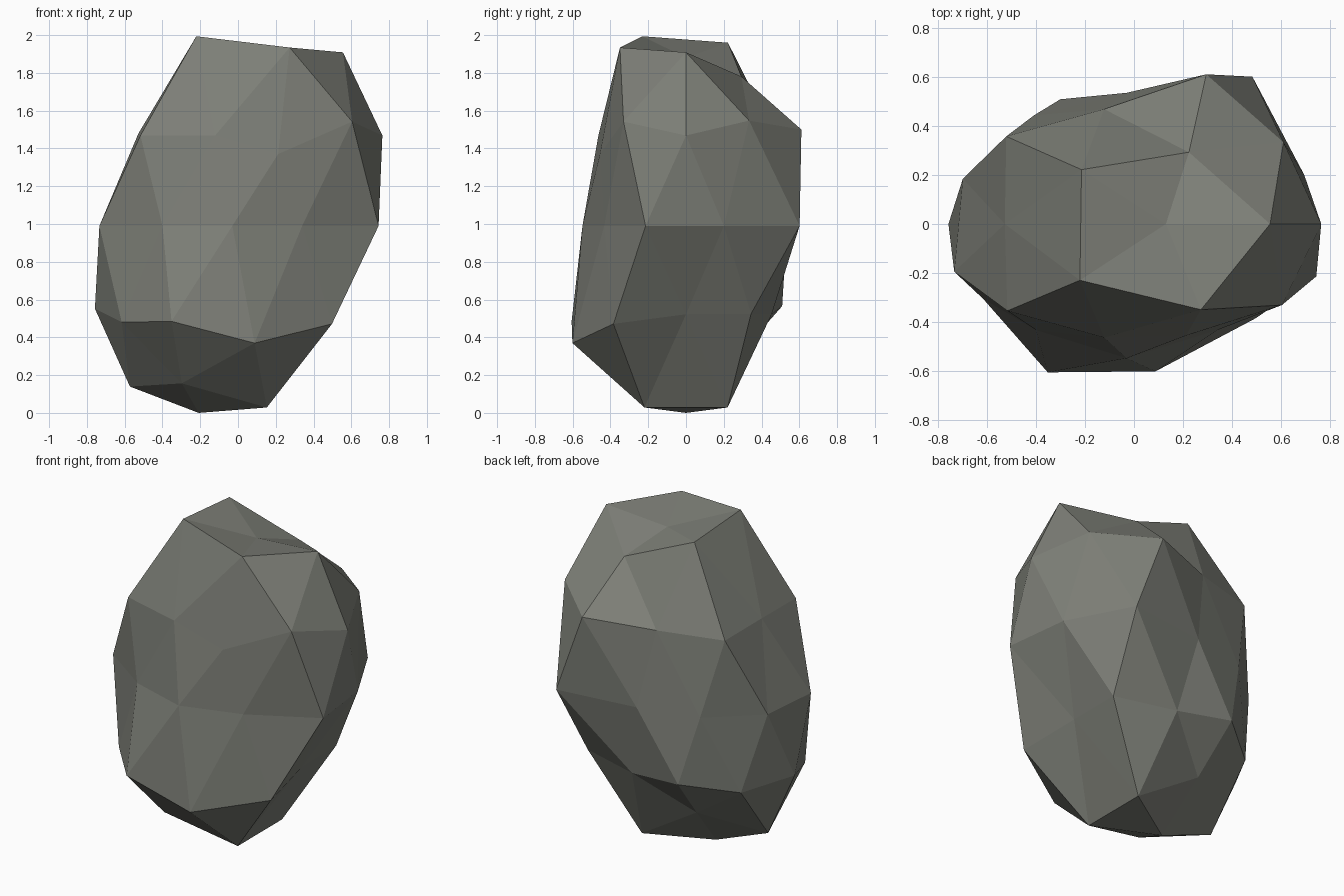
import bpy
import bmesh
from math import atan2, degrees
from mathutils import Vector

default_cube = bpy.data.objects.get("Cube")
if default_cube:
    bpy.data.objects.remove(default_cube, do_unlink=True)

# Overall boulder proportions: half sizes, sideways lean and centre
HALF_SIZE = Vector((0.74, 0.63, 1.0))
LEAN = 0.18
CENTRE = Vector((-0.03, 0.0, 1.0))

# How far each corner bulges or dents, ring by ring from top to bottom,
# going round each ring by angle
BULGES = [
    [.89],
    [1.18, 1.11, 1.08, .93, 1.14],
    [.91, 1.05, 1.06, .92, .93],
    [1.07, .85, 1.07, 1.14, 1.08],
    [1, .85, .87, .85, 1.1, 1.03, 1.18, .85, .87, .95],
    [1.13, 1.16, 1.04, .95, .98],
    [.97, 1.18, .89, .89, .92],
    [.98, 1.13, 1.13, .83, 1],
    [.99],
]


def stone_material():
    colour = (0.205, 0.212, 0.185, 1.0)
    material = bpy.data.materials.new("grey_stone")
    material.use_nodes = True
    material.diffuse_color = colour
    shader = next(n for n in material.node_tree.nodes if n.type == "BSDF_PRINCIPLED")
    shader.inputs["Base Color"].default_value = colour
    shader.inputs["Roughness"].default_value = 0.9
    return material


def ring_angle(vert):
    angle = round(degrees(atan2(vert.co.y, vert.co.x)))
    return 180 if angle == -180 else angle


def group_rings(verts):
    rings = {}
    for vert in verts:
        height = round(vert.co.z, 2) + 0.0
        rings.setdefault(height, []).append(vert)
    return [sorted(rings[h], key=ring_angle) for h in sorted(rings, reverse=True)]


# Boulder: a faceted sphere with bulged corners, stretched and leaning
bm = bmesh.new()
bmesh.ops.create_icosphere(bm, subdivisions=2, radius=1.0)
for ring, bulges in zip(group_rings(bm.verts), BULGES):
    for vert, bulge in zip(ring, bulges):
        point = vert.co * bulge * HALF_SIZE
        point.x += LEAN * point.z
        vert.co = point + CENTRE

# Rest the lowest corner on the ground
lowest = min(vert.co.z for vert in bm.verts)
bmesh.ops.translate(bm, verts=bm.verts, vec=(0, 0, -lowest))
bmesh.ops.recalc_face_normals(bm, faces=bm.faces)

mesh = bpy.data.meshes.new("boulder")
bm.to_mesh(mesh)
bm.free()
mesh.materials.append(stone_material())
boulder = bpy.data.objects.new("boulder", mesh)
bpy.context.collection.objects.link(boulder)
